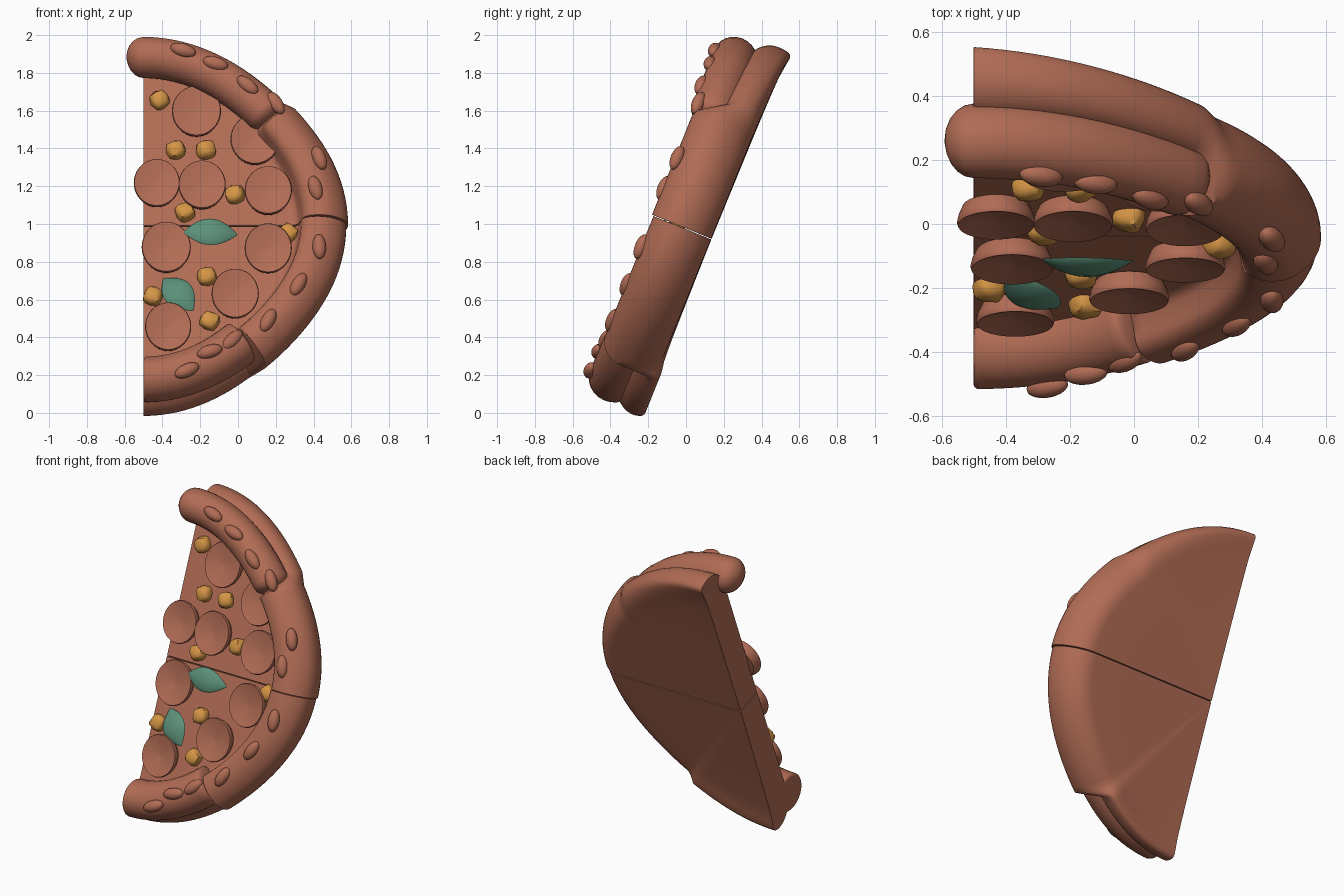
import bpy, bmesh, math, random
from mathutils import Matrix, Vector

if "Cube" in bpy.data.objects:
    bpy.data.objects.remove(bpy.data.objects["Cube"])

random.seed(4)
TILT = math.radians(68)
# local frame: x, v up the slope, w out of the topped face; origin = tip of the slices
FRAME = Matrix.Translation((-0.5, 0.135, 0.92)) @ Matrix.Rotation(TILT, 4, 'X')
SV, CV = math.sin(TILT), math.cos(TILT)


def material(name, rgb):
    m = bpy.data.materials.new(name)
    m.diffuse_color = (*rgb, 1)
    m.use_nodes = True
    m.node_tree.nodes["Principled BSDF"].inputs["Base Color"].default_value = m.diffuse_color
    return m


BROWN = material("baked brown", (0.44, 0.15, 0.09))
ORANGE = material("corn orange", (0.66, 0.30, 0.06))
GREEN = material("leaf green", (0.105, 0.28, 0.19))


def finish(bm, name, mat, local=Matrix(), bevel=0, sharp=50):
    bmesh.ops.remove_doubles(bm, verts=bm.verts, dist=1e-5)
    bmesh.ops.recalc_face_normals(bm, faces=bm.faces)
    for f in bm.faces:
        f.smooth = True
    bm.transform(FRAME @ local)
    me = bpy.data.meshes.new(name)
    bm.to_mesh(me)
    bm.free()
    me.set_sharp_from_angle(angle=math.radians(sharp))
    me.materials.append(mat)
    ob = bpy.data.objects.new(name, me)
    bpy.context.collection.objects.link(ob)
    if bevel:
        b = ob.modifiers.new("soft edges", 'BEVEL')
        b.width, b.segments, b.limit_method = bevel, 3, 'ANGLE'
        b.angle_limit = math.radians(45)
    return ob


def smooth_line(pts, n=2):
    for _ in range(n):
        out = [pts[0]]
        for (a, b), (c, d) in zip(pts, pts[1:]):
            out += [(a * .75 + c * .25, b * .75 + d * .25), (a * .25 + c * .75, b * .25 + d * .75)]
        pts = out + [pts[-1]]
    return pts


def skin(bm, rings, caps=True):
    vs = [[bm.verts.new(p) for p in r] for r in rings]
    n = len(vs[0])
    for r, s in zip(vs, vs[1:]):
        for i in range(n):
            bm.faces.new((r[i], r[(i + 1) % n], s[(i + 1) % n], s[i]))
    if caps:
        bm.faces.new(vs[0])
        bm.faces.new(vs[-1])


def polar(a, r, w):
    return (r * math.cos(a), r * math.sin(a), w)


def rim(a):
    """The pizza is slightly squared off between its cuts."""
    return 1 - .045 * math.sin(2 * a) ** 2


def slice_body(name, stations, shift):
    """Wedge turned about the tip, blending profiles between stations."""
    rings = []
    for (a0, p0), (a1, p1) in zip(stations, stations[1:]):
        steps = max(3, int(abs(a1 - a0) / 2.5))
        for i in range(steps + 1):
            t = i / steps
            a = math.radians(a0 + (a1 - a0) * t)
            if i == 0 and rings:
                continue
            pts = smooth_line([(r + (s - r) * t, w + (q - w) * t) for (r, w), (s, q) in zip(p0, p1)])
            rings.append([polar(a, r * rim(a), w) for r, w in pts])
    bm = bmesh.new()
    skin(bm, rings)
    finish(bm, name, BROWN, Matrix.Translation((0, shift, 0)), 0.012)


def roll(name, a0, a1, r0, w0, rr, rw, round0, round1):
    """Crust roll along an arc, with round or flat ends."""
    a0, a1 = math.radians(a0), math.radians(a1)
    sgn = 1 if a1 > a0 else -1
    caps = [math.radians(d) for d in (85, 70, 52, 35, 18)]
    path = []
    if round0:
        path += [(a0 - sgn * round0 / r0 * math.sin(c), math.cos(c)) for c in caps]
    path += [(a0 + (a1 - a0) * i / 16, 1) for i in range(17)]
    if round1:
        path += [(a1 + sgn * round1 / r0 * math.sin(c), math.cos(c)) for c in reversed(caps)]
    rings = []
    for a, s in path:
        rings.append([polar(a, r0 * rim(a) + rr * s * math.cos(t * math.pi / 12),
                            w0 + rw * s * math.sin(t * math.pi / 12)) for t in range(24)])
    bm = bmesh.new()
    skin(bm, rings)
    finish(bm, name, BROWN, bevel=0 if round0 else 0.015)


def at(x, z, w):
    """Place a front-view position at height w above the back face."""
    return Vector((x + 0.5, (z - 0.92 - CV * w) / SV, w))


# slices: full crust near the middle cut, thin rim under the separate rolls
full = [(0, 0), (.88, 0), (.97, .005), (1.04, .06), (1.085, .15), (1.08, .25), (1.0, .33),
        (.92, .345), (.85, .32), (.83, .24), (.81, .185), (.7, .185), (0, .185)]
mid = [(0, 0), (.88, 0), (.99, 0), (1.06, .04), (1.085, .1), (1.075, .16), (1.03, .2),
       (.95, .2), (.9, .195), (.85, .19), (.8, .185), (.7, .185), (0, .185)]
top = [(0, 0), (.88, -.005), (1.0, -.02), (1.06, -.03), (1.075, .03), (1.07, .09), (1.04, .14),
       (1.0, .17), (.92, .18), (.85, .185), (.8, .185), (.7, .185), (0, .185)]
low = [(r if r < .85 else r - .01, w if w < .3 else w - .01) for r, w in full]
thin = [(0, 0), (.85, -.005), (.95, -.02), (1.0, -.02), (1.015, .02), (1.015, .06), (1.0, .1),
        (.96, .15), (.9, .18), (.85, .185), (.8, .185), (.7, .185), (0, .185)]
slice_body("upper_slice", [(0, full), (39, full), (44, mid), (90, top)], .002)
slice_body("lower_slice", [(-90, thin), (-55, thin), (-51, low), (0, low)], -.002)
roll("upper_crust_roll", 90, 44, .938, .245, .108, .118, .09, .07)
roll("lower_crust_roll", -90, -53, .885, .205, .12, .13, 0, .03)

# sausage discs: shallow cups
discs = [(-.22, 1.59, .13), (.09, 1.44, .13), (-.43, 1.21, .122), (-.19, 1.2, .125),
         (.16, 1.17, .125), (-.38, .87, .13), (.16, .865, .125), (-.015, .625, .125), (-.37, .45, .122)]
for k, (x, z, rad) in enumerate(discs):
    prof = [(0.001, -.03), (.85, -.03), (.96, 0), (1, .022), (.97, .032), (.9, .03), (.6, .018), (0.001, .01)]
    bm = bmesh.new()
    rings = [[polar(2 * math.pi * i / 40, r * rad, w) for r, w in prof] for i in range(41)]
    skin(bm, rings, caps=False)
    lean = Matrix.Rotation(random.uniform(0, .1), 4, 'X')
    stretch = Matrix.Diagonal((1, 1.1, 1, 1))
    finish(bm, f"sausage_disc_{k + 1}", BROWN, Matrix.Translation(at(x, z, .21)) @ lean @ stretch)

# corn pieces
corn = [(-.415, 1.655), (-.33, 1.39), (-.17, 1.39), (-.015, 1.155), (-.28, 1.06), (.265, .95),
        (-.165, .72), (-.45, .615), (-.15, .485)]
for k, (x, z) in enumerate(corn):
    bm = bmesh.new()
    bmesh.ops.create_cube(bm, size=.084)
    bmesh.ops.subdivide_edges(bm, edges=bm.edges[:], cuts=3, use_grid_fill=True)
    for v in bm.verts:
        v.co = v.co.lerp(v.co.normalized() * .054, .75)
        v.co *= 1 + random.uniform(-.05, .05)
    spin = Matrix.Rotation(random.uniform(0, 3), 4, 'Z') @ Matrix.Rotation(random.uniform(-.4, .4), 4, 'X')
    finish(bm, f"corn_{k + 1}", ORANGE, Matrix.Translation(at(x, z, .19)) @ spin)

# leaves: domed, pointed blades
for k, (x, z, turn, length, width, w, dip) in enumerate([(-.147, .95, -3, .29, .15, .24, 0),
                                                         (-.315, .625, -52, .26, .16, .205, -.15)]):
    rings = []
    for i in range(21):
        t = math.sin(math.pi / 2 * (-1 + i / 10))
        u = max(1 - t * t, .003)
        rings.append([(t * length / 2, width / 2 * u * math.cos(a),
                       .035 * u + .01 * u * math.sin(a) - .012 * u * math.cos(a) ** 2)
                      for a in (2 * math.pi * j / 16 for j in range(16))])
    bm = bmesh.new()
    skin(bm, rings)
    finish(bm, f"leaf_{k + 1}", GREEN, Matrix.Translation(at(x, z, w))
           @ Matrix.Rotation(math.radians(turn), 4, 'Z') @ Matrix.Rotation(dip, 4, 'Y'))

# lumps on the crust
lumps = [(-.29, 1.92, .36), (-.12, 1.85, .355), (.05, 1.735, .355), (.2, 1.64, .335), (.43, 1.35, .33),
         (.41, 1.19, .335), (.43, .88, .33), (.32, .68, .325), (.16, .49, .325),
         (-.03, .385, .32), (-.15, .325, .335), (-.27, .225, .335)]
for k, (x, z, w) in enumerate(lumps):
    p = at(x, z, w)
    ang = math.atan2(p.y, p.x) + math.pi / 2 + random.uniform(-.2, .3)
    bm = bmesh.new()
    bmesh.ops.create_uvsphere(bm, u_segments=20, v_segments=12, radius=1)
    finish(bm, f"crust_lump_{k + 1}", BROWN, Matrix.Translation(p) @ Matrix.Rotation(ang, 4, 'Z')
           @ Matrix.Diagonal((.07, .036, .034, 1)))
